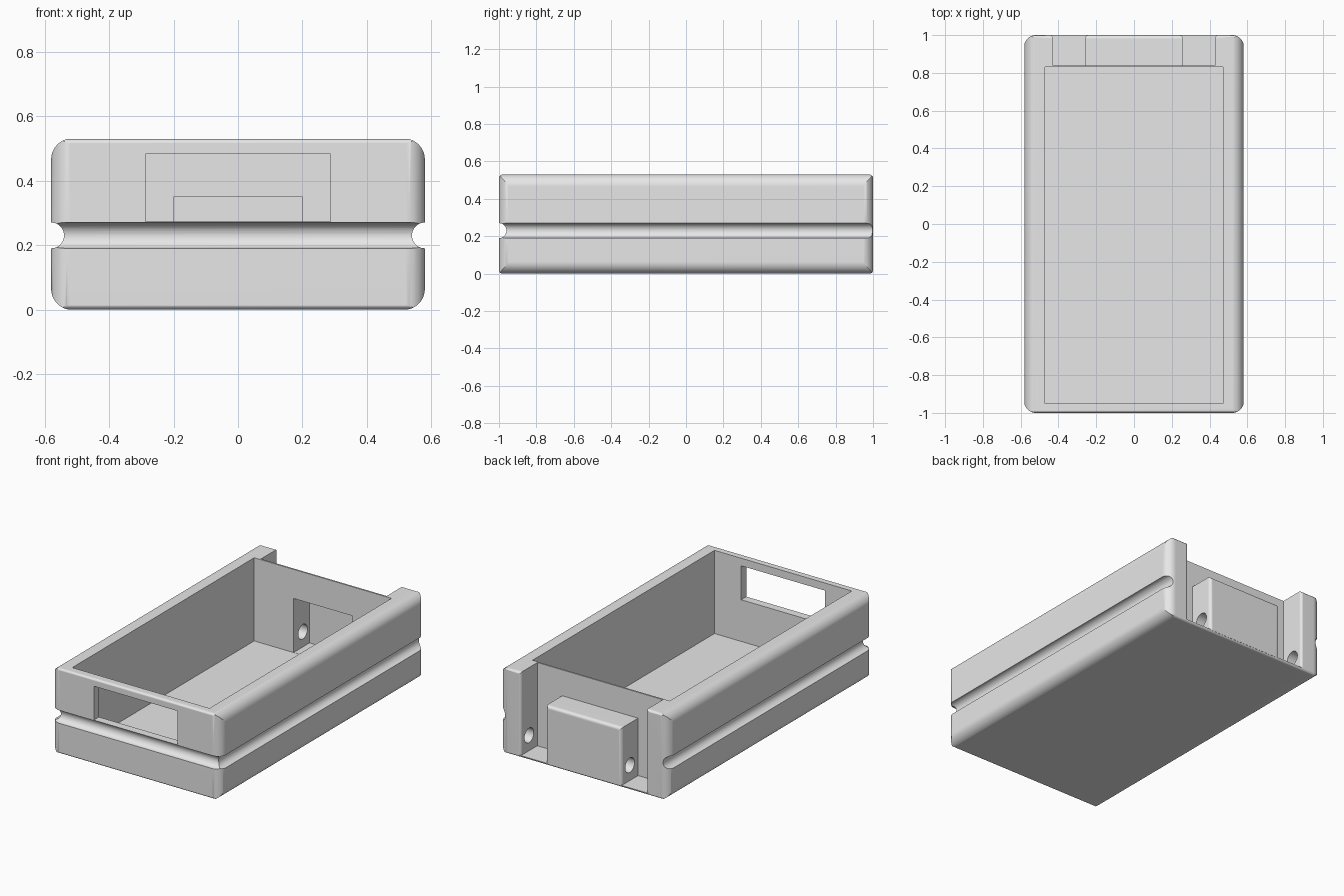
import bpy
import bmesh
from math import cos, sin, pi, radians
from mathutils import Matrix, Vector

if "Cube" in bpy.data.objects:
    bpy.data.objects.remove(bpy.data.objects["Cube"], do_unlink=True)

W, L, H = 0.58, 1.0, 0.53      # half width, half length, height
FLOOR = 0.015
EPS = 0.001


def grey_material():
    mat = bpy.data.materials.new("plain_grey")
    mat.use_nodes = True
    colour = (0.8, 0.8, 0.8, 1)
    mat.diffuse_color = colour
    mat.node_tree.nodes["Principled BSDF"].inputs["Base Color"].default_value = colour
    return mat


def to_object(bm, name):
    bmesh.ops.recalc_face_normals(bm, faces=bm.faces)
    mesh = bpy.data.meshes.new(name)
    bm.to_mesh(mesh)
    bm.free()
    obj = bpy.data.objects.new(name, mesh)
    bpy.context.collection.objects.link(obj)
    return obj


def arc(cu, cv, r, start, end, n=10):
    angles = [radians(start + (end - start) * i / n) for i in range(n + 1)]
    return [(cu + r * cos(a), cv + r * sin(a)) for a in angles]


def rounded_rect(u0, u1, v0, v1, r):
    return (arc(u1 - r, v1 - r, r, 0, 90) + arc(u0 + r, v1 - r, r, 90, 180)
            + arc(u0 + r, v0 + r, r, 180, 270) + arc(u1 - r, v0 + r, r, 270, 360))


def prism(name, points, axis, lo, hi):
    """Extrude a 2D outline along an axis (0 x, 1 y, 2 z)."""
    def place(u, v, w):
        co = [u, v]
        co.insert(axis, w)
        return co
    bm = bmesh.new()
    face = bm.faces.new([bm.verts.new(place(u, v, lo)) for u, v in points])
    ext = bmesh.ops.extrude_face_region(bm, geom=[face])
    step = Vector(place(0, 0, hi - lo))
    bmesh.ops.translate(bm, vec=step,
                        verts=[e for e in ext["geom"] if isinstance(e, bmesh.types.BMVert)])
    return to_object(bm, name)


def box(name, x, y, z, bevel_back=0):
    bm = bmesh.new()
    bmesh.ops.create_cube(bm, size=1)
    for v in bm.verts:
        v.co = [lim[0] if c < 0 else lim[1] for c, lim in zip(v.co, (x, y, z))]
    if bevel_back:
        # round the rear edges except the one on the floor
        edges = [e for e in bm.edges if all(v.co.y == y[1] for v in e.verts)
                 and any(v.co.z == z[1] for v in e.verts)]
        edges = [e for e in bm.edges if all(abs(v.co.y - y[1]) < EPS for v in e.verts)
                 and any(abs(v.co.z - z[1]) < EPS for v in e.verts)]
        bmesh.ops.bevel(bm, geom=edges, offset=bevel_back, segments=6,
                        profile=0.5, affect='EDGES')
    return to_object(bm, name)


def rod(name, radius, length, centre, axis):
    bm = bmesh.new()
    rot = Matrix.Rotation(pi / 2, 4, 'Y' if axis == 'X' else 'X')
    bmesh.ops.create_cone(bm, cap_ends=True, segments=40, radius1=radius, radius2=radius,
                          depth=length, matrix=Matrix.Translation(centre) @ rot)
    return to_object(bm, name)


def combine(target, tool, operation):
    mod = target.modifiers.new("combine", 'BOOLEAN')
    mod.operation, mod.solver, mod.object = operation, 'EXACT', tool
    bpy.context.view_layer.objects.active = target
    bpy.ops.object.modifier_apply(modifier=mod.name)
    bpy.data.objects.remove(tool, do_unlink=True)


# Outer shell: rounded outlines seen along each axis, intersected
tray = prism("tray_body", rounded_rect(-W, W, -EPS, H + EPS, 0.065), 1, -1.2, 1.2)
plan = prism("plan_outline", rounded_rect(-W - EPS, W + EPS, -L, L, 0.06), 2, -0.2, 0.8)
side = prism("side_outline", rounded_rect(-L - EPS, L + EPS, 0, H, 0.02), 0, -0.8, 0.8)
combine(tray, plan, 'INTERSECT')
combine(tray, side, 'INTERSECT')

# Rear recess with softened post edges
R = 0.015
half = [(0.43, 0.84)] + arc(0.43 + R, L - R, R, 180, 90, 6) + [(0.43 + R, 1.1)]
recess = prism("recess_cutter", half + [(-x, y) for x, y in reversed(half)], 2, FLOOR, 0.8)
combine(tray, recess, 'DIFFERENCE')

# Rear housing block
block = box("housing", (-0.26, 0.26), (0.833, L), (0.011, 0.37), bevel_back=0.02)
combine(tray, block, 'UNION')

# Main cavity, front window, housing hollow
for name, x, y, z in (
        ("cavity_cutter", 0.47, (-0.95, 0.83), (FLOOR, 0.8)),
        ("window_cutter", 0.287, (-1.2, -0.9), (0.273, 0.483)),
        ("hollow_cutter", 0.2, (0.75, 0.985), (FLOOR + EPS, 0.35))):
    combine(tray, box(name, (-x, x), y, z), 'DIFFERENCE')

# Pin hole across the housing and both posts
combine(tray, rod("pin_cutter", 0.045, 1.0, (0, 0.92, 0.11), 'X'), 'DIFFERENCE')

# Cord groove round the front and both sides
for x in (-W, W):
    combine(tray, rod("side_groove_cutter", 0.04, 2.4, (x, 0, 0.23), 'Y'), 'DIFFERENCE')
combine(tray, rod("front_groove_cutter", 0.04, 1.4, (0, -L, 0.23), 'X'), 'DIFFERENCE')

# Finish
tray.data.materials.clear()
tray.data.materials.append(grey_material())
for poly in tray.data.polygons:
    poly.material_index = 0
bpy.ops.object.select_all(action='DESELECT')
tray.select_set(True)
bpy.context.view_layer.objects.active = tray
bpy.ops.object.shade_smooth_by_angle(angle=radians(30))
weighted = tray.modifiers.new("flat_faces", 'WEIGHTED_NORMAL')
weighted.keep_sharp = True
